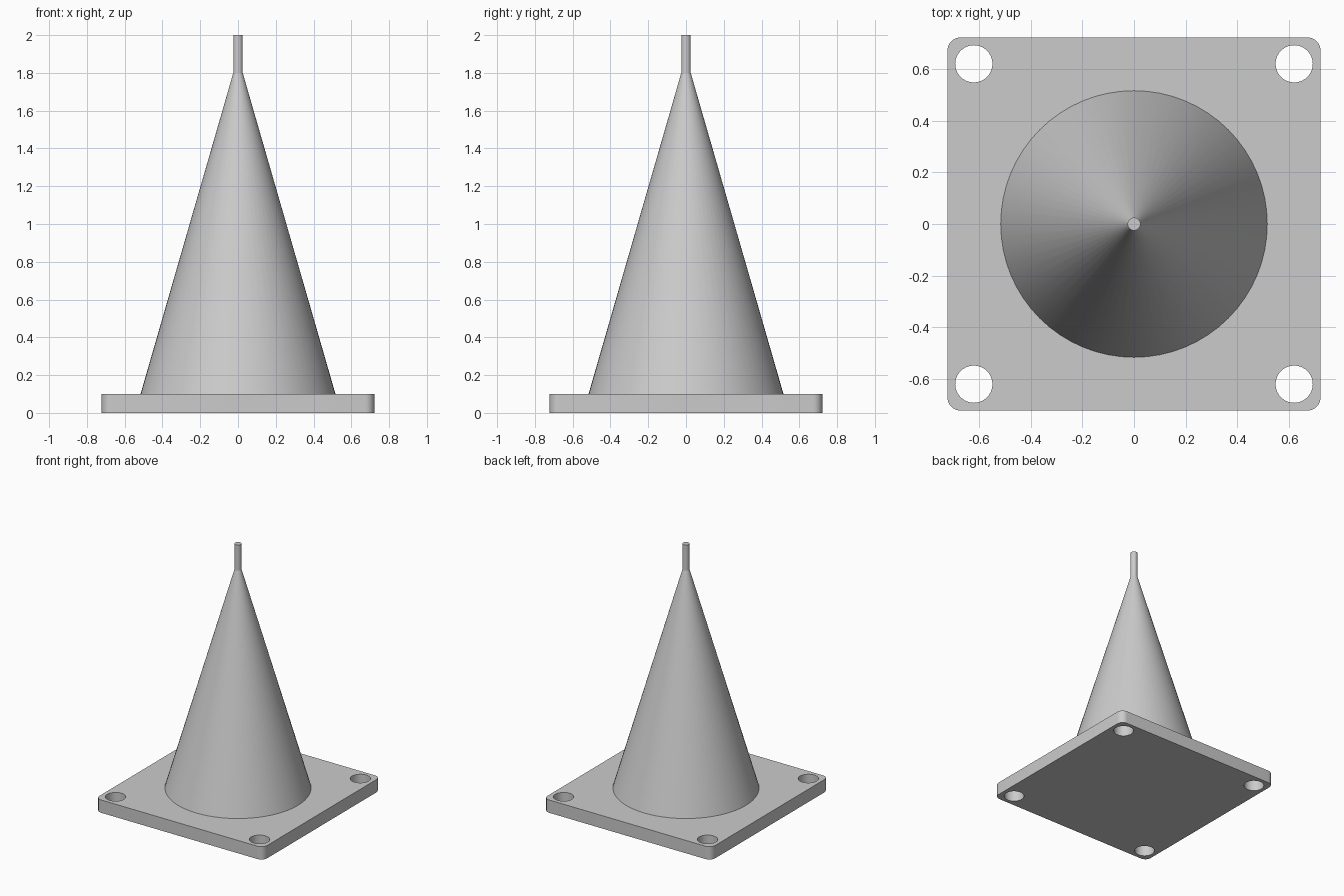
import bpy, bmesh
from math import cos, sin, pi

cube = bpy.data.objects.get("Cube")
if cube:
    bpy.data.objects.remove(cube, do_unlink=True)

HALF, THICK, CORNER = 0.722, 0.1, 0.05   # base plate
HOLE_AT, HOLE_R = 0.62, 0.072            # mounting holes
SIGNS = [(1, 1), (-1, 1), (-1, -1), (1, -1)]

grey = bpy.data.materials.new("plain grey")
grey.use_nodes = True
colour = (0.6, 0.6, 0.6, 1)
grey.diffuse_color = colour
grey.node_tree.nodes["Principled BSDF"].inputs["Base Color"].default_value = colour


def finish(name, bm):
    bmesh.ops.recalc_face_normals(bm, faces=bm.faces)
    mesh = bpy.data.meshes.new(name)
    bm.to_mesh(mesh)
    bm.free()
    mesh.materials.append(grey)
    obj = bpy.data.objects.new(name, mesh)
    bpy.context.collection.objects.link(obj)
    bpy.ops.object.select_all(action='DESELECT')
    obj.select_set(True)
    bpy.context.view_layer.objects.active = obj
    bpy.ops.object.shade_smooth_by_angle(angle=pi / 6)


def arc(cx, cy, r, start, sweep, steps):
    return [(cx + r * cos(start + sweep * i / steps),
             cy + r * sin(start + sweep * i / steps)) for i in range(steps)]


def add_loop(bm, points):
    verts = [bm.verts.new((x, y, 0)) for x, y in points]
    for a, b in zip(verts, verts[1:] + verts[:1]):
        bm.edges.new((a, b))


# Square base plate with rounded corners and four through holes
bm = bmesh.new()
c = HALF - CORNER
outline = []
for k, (sx, sy) in enumerate(SIGNS):
    start = k * pi / 2
    outline += arc(sx * c, sy * c, CORNER, start, pi / 2, 8)
    outline.append((sx * c + CORNER * cos(start + pi / 2),
                    sy * c + CORNER * sin(start + pi / 2)))
add_loop(bm, outline)
for sx, sy in SIGNS:
    add_loop(bm, arc(sx * HOLE_AT, sy * HOLE_AT, HOLE_R, 0, 2 * pi, 40))
bmesh.ops.triangle_fill(bm, use_beauty=True, edges=bm.edges[:])
top = bmesh.ops.extrude_face_region(bm, geom=bm.faces[:], use_keep_orig=True)
bmesh.ops.translate(bm, vec=(0, 0, THICK),
                    verts=[g for g in top["geom"] if isinstance(g, bmesh.types.BMVert)])
finish("base_plate", bm)

# Tall cone and the thin pin at its tip
for name, r1, r2, z1, z2 in [("cone_body", 0.516, 0.025, THICK, 1.8),
                             ("tip_pin", 0.025, 0.025, 1.8, 2.0)]:
    bm = bmesh.new()
    bmesh.ops.create_cone(bm, cap_ends=True, segments=64,
                          radius1=r1, radius2=r2, depth=z2 - z1)
    bmesh.ops.translate(bm, vec=(0, 0, (z1 + z2) / 2), verts=bm.verts)
    finish(name, bm)
